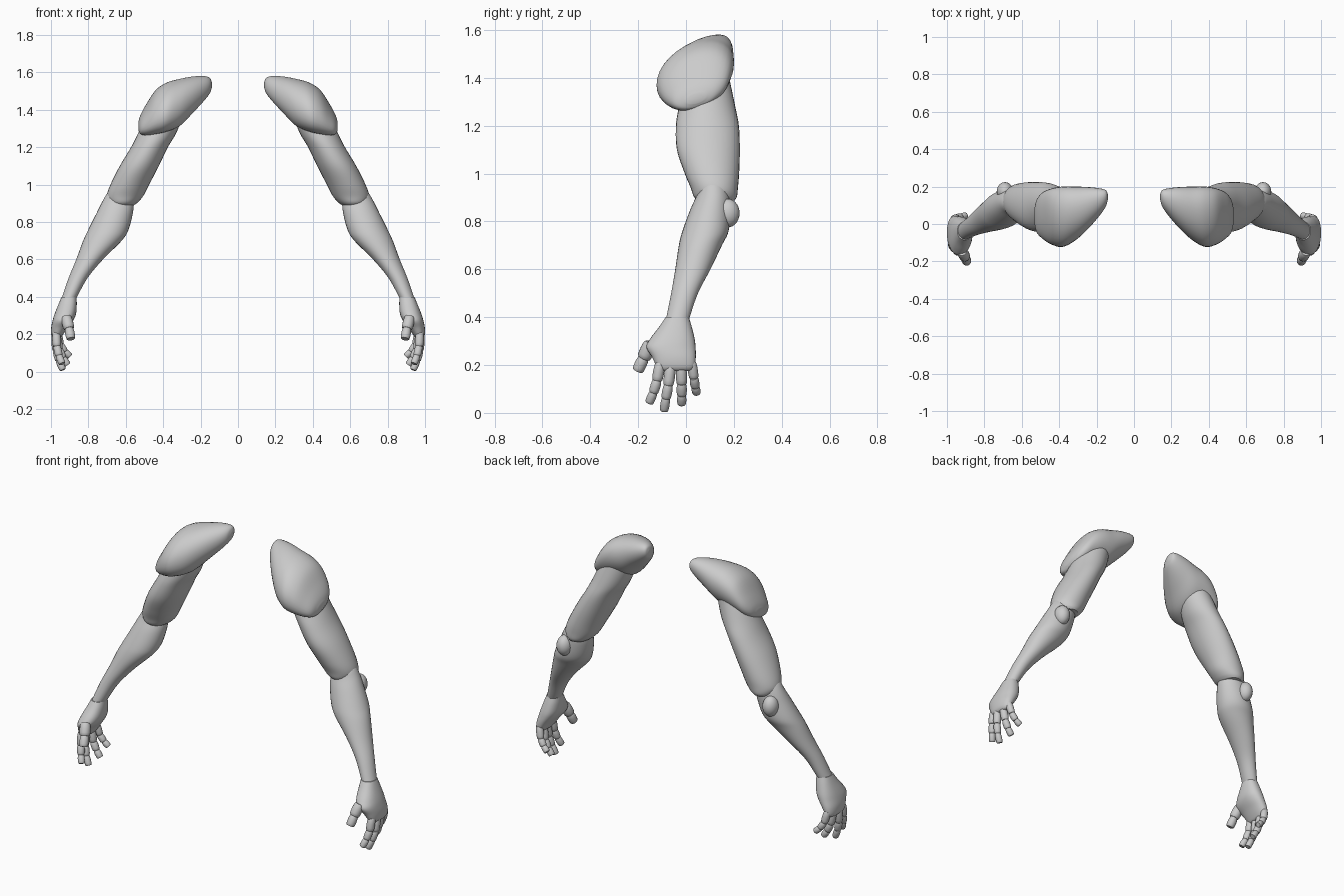
import bpy, bmesh, math
from mathutils import Vector, Matrix

if "Cube" in bpy.data.objects:
    bpy.data.objects.remove(bpy.data.objects["Cube"])

SIDES = 32


def finish(bm, name, angle=45):
    """Turn a bmesh into a smooth object mirrored to the other arm."""
    bmesh.ops.recalc_face_normals(bm, faces=bm.faces)
    me = bpy.data.meshes.new(name)
    bm.to_mesh(me)
    bm.free()
    me.shade_smooth()
    me.set_sharp_from_angle(angle=math.radians(angle))
    ob = bpy.data.objects.new(name, me)
    bpy.context.collection.objects.link(ob)
    m = ob.modifiers.new("Mirror", 'MIRROR')
    m.use_mirror_merge = False
    return ob


def skin(bm, loops):
    """Bridge a list of point loops and cap both ends."""
    rows = [[bm.verts.new(p) for p in lp] for lp in loops]
    n = len(rows[0])
    for a, b in zip(rows, rows[1:]):
        for i in range(n):
            j = (i + 1) % n
            bm.faces.new((a[i], a[j], b[j], b[i]))
    bm.faces.new(rows[0])
    bm.faces.new(rows[-1])


def smooth_rows(rows, steps=5):
    """Catmull-Rom interpolation through the profile rows."""
    pts = [Vector(r) for r in rows]
    ext = [2 * pts[0] - pts[1]] + pts + [2 * pts[-1] - pts[-2]]
    out = []
    for k in range(1, len(ext) - 2):
        p0, p1, p2, p3 = ext[k - 1:k + 3]
        for s in range(steps):
            t = s / steps
            out.append(0.5 * (2 * p1 + (p2 - p0) * t + (2 * p0 - 5 * p1 + 4 * p2 - p3) * t * t
                              + (3 * p1 - p0 - 3 * p2 + p3) * t ** 3))
    return out + [pts[-1]]


def loft(name, rows, place, shear=0.0, power=2.0):
    """Rows are (station, a_min, a_max, b_min, b_max) of elliptic slices."""
    loops = []
    for t, a0, a1, b0, b1 in smooth_rows(rows):
        ra, rb = (a1 - a0) / 2, (b1 - b0) / 2
        rb = math.sqrt(max(rb * rb - (shear * ra) ** 2, 1e-6))
        lp = []
        for i in range(SIDES):
            c, s = (f(2 * math.pi * i / SIDES) for f in (math.cos, math.sin))
            da = ra * math.copysign(abs(c) ** (2 / power), c)
            db = rb * math.copysign(abs(s) ** (2 / power), s)
            lp.append(place(t, (a0 + a1) / 2 + da, (b0 + b1) / 2 + db + shear * da))
        loops.append(lp)
    bm = bmesh.new()
    skin(bm, loops)
    return finish(bm, name)


def upright(z, x, y):
    return Vector((x, y, z))


def sideways(x, y, z):
    return Vector((x, y, z))


# shoulder cap: slices along x, (x, y range, z range)
loft("shoulder", [
    (.140, .130, .160, 1.518, 1.548), (.150, .095, .180, 1.490, 1.570),
    (.180, .050, .190, 1.450, 1.580), (.240, -.020, .197, 1.385, 1.578),
    (.310, -.085, .200, 1.315, 1.565), (.380, -.122, .200, 1.285, 1.545),
    (.440, -.110, .190, 1.270, 1.505), (.490, -.078, .168, 1.264, 1.430),
    (.520, -.045, .130, 1.270, 1.375), (.533, .005, .080, 1.292, 1.335),
], sideways, shear=.25, power=2.1)

# upper arm: slices along z, (z, x range, y range)
loft("upper_arm", [
    (1.47, .320, .390, .080, .150), (1.45, .300, .430, .040, .170),
    (1.38, .295, .485, -.010, .185), (1.28, .328, .532, -.030, .206),
    (1.20, .375, .572, -.042, .221), (1.10, .423, .632, -.038, .225),
    (1.00, .475, .682, -.005, .222), (.94, .506, .702, .020, .217),
    (.905, .536, .694, .032, .213), (.887, .560, .675, .050, .203),
], upright)

# forearm
loft("forearm", [
    (.975, .590, .670, .085, .150), (.955, .570, .698, .060, .170),
    (.91, .558, .725, .045, .182), (.85, .562, .755, .018, .185),
    (.76, .585, .800, -.015, .178), (.70, .622, .828, -.030, .150),
    (.60, .722, .865, -.045, .102), (.50, .805, .906, -.062, .050),
    (.39, .866, .944, -.084, .012),
], upright)

# elbow knob
bm = bmesh.new()
bmesh.ops.create_uvsphere(bm, u_segments=24, v_segments=14, radius=1,
                          matrix=Matrix.Translation((.69, .174, .835))
                          @ Matrix.Diagonal((.044, .05, .06, 1)))
finish(bm, "elbow")

# palm
loft("palm", [
    (.40, .864, .944, -.085, .012), (.36, .862, .960, -.112, .024),
    (.31, .866, .980, -.150, .036), (.275, .880, .991, -.166, .040),
    (.235, .910, .999, -.143, .041), (.20, .934, .999, -.126, .037),
    (.182, .948, .992, -.115, .026), (.176, .960, .982, -.100, .010),
], upright, power=2.3)


def digit(name, joints, r0, r1):
    """A chain of slightly barrel-shaped, flat-ended segments."""
    bm = bmesh.new()
    pts = [Vector(p) for p in joints]
    n = len(pts) - 1
    for k in range(n):
        d = pts[k + 1] - pts[k]
        rot = d.to_track_quat('Z', 'Y')
        r = r0 + (r1 - r0) * k / max(n - 1, 1)
        loops = []
        for t, f in ((-.04, .8), (.1, .94), (.4, 1.02), (.75, 1.0), (.94, .93), (1, .8)):
            c = pts[k] + d * t
            loops.append([c + rot @ Vector((r * f * math.cos(a), r * f * math.sin(a), 0))
                          for a in (2 * math.pi * i / 16 for i in range(16))])
        skin(bm, loops)
    return finish(bm, name, 40)


# fingers and thumb
digit("index_finger", [(.972, -.108, .205), (.968, -.121, .135),
                       (.957, -.136, .085), (.940, -.154, .042)], .023, .019)
digit("middle_finger", [(.975, -.064, .195), (.972, -.074, .115),
                        (.958, -.084, .060), (.936, -.092, .009)], .023, .019)
digit("ring_finger", [(.970, -.020, .195), (.957, -.018, .120),
                      (.936, -.018, .073), (.910, -.018, .036)], .023, .019)
digit("little_finger", [(.965, .024, .210), (.950, .033, .145),
                        (.926, .039, .108), (.898, .045, .082)], .021, .018)
digit("thumb", [(.918, -.148, .290), (.903, -.177, .229), (.893, -.203, .175)], .030, .025)
